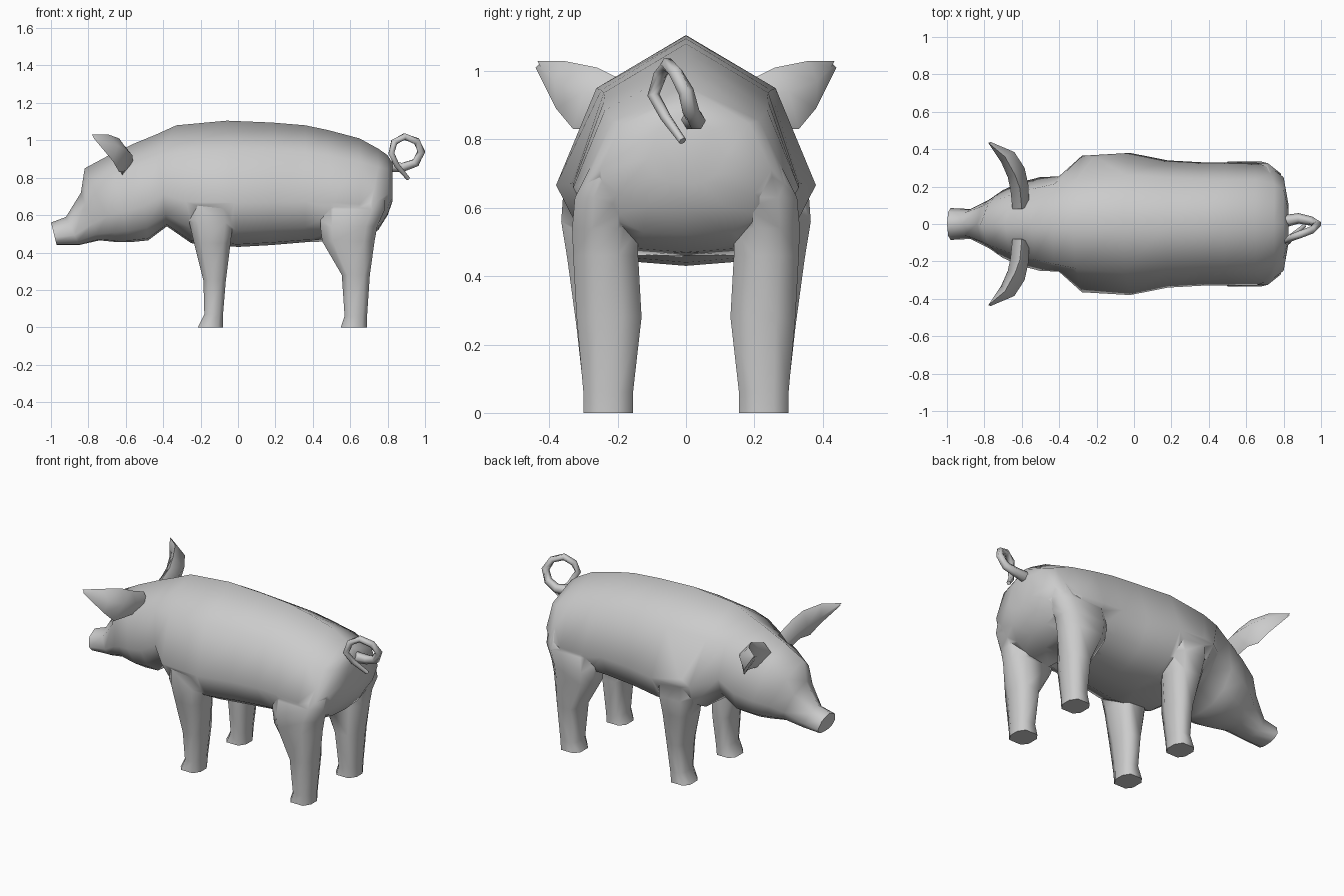
import bpy, bmesh, math
from mathutils import Vector

if "Cube" in bpy.data.objects:
    bpy.data.objects.remove(bpy.data.objects["Cube"])

hide = bpy.data.materials.new("grey_hide")
hide.diffuse_color = (0.6, 0.6, 0.6, 1)
hide.use_nodes = True
hide.node_tree.nodes["Principled BSDF"].inputs["Base Color"].default_value = hide.diffuse_color


def smooth(ob, angle):
    bpy.ops.object.select_all(action='DESELECT')
    ob.select_set(True)
    bpy.context.view_layer.objects.active = ob
    bpy.ops.object.shade_smooth_by_angle(angle=math.radians(angle))


def loft(name, rings, angle=75):
    """Skin a list of equal-length point rings and cap both ends."""
    bm = bmesh.new()
    rows = [[bm.verts.new(p) for p in ring] for ring in rings]
    n = len(rows[0])
    for a, b in zip(rows, rows[1:]):
        for i in range(n):
            j = (i + 1) % n
            bm.faces.new((a[i], a[j], b[j], b[i]))
    for row in (rows[0], rows[-1]):
        bm.faces.new(row)
    bmesh.ops.recalc_face_normals(bm, faces=bm.faces)
    mesh = bpy.data.meshes.new(name)
    bm.to_mesh(mesh)
    bm.free()
    mesh.materials.append(hide)
    ob = bpy.data.objects.new(name, mesh)
    bpy.context.collection.objects.link(ob)
    smooth(ob, angle)
    return ob


# Body and head: (x top, z top, x bottom, z bottom, half width, upper fullness)
body_rows = [
    (-1.0, .56, -.97, .44, .085, .75), (-.92, .59, -.85, .44, .08, .75),
    (-.84, .72, -.74, .465, .13, .72), (-.82, .85, -.64, .455, .18, .62),
    (-.69, .92, -.58, .455, .22, .7), (-.55, .985, -.48, .465, .25, .76),
    (-.44, 1.03, -.38, .54, .255, .84), (-.33, 1.08, -.25, .45, .365, .65),
    (-.06, 1.105, 0, .43, .38, .69), (.18, 1.095, .18, .44, .34, .73),
    (.36, 1.08, .36, .455, .33, .73), (.48, 1.055, .5, .46, .33, .72),
    (.65, 1.01, .65, .47, .33, .72), (.75, .955, .75, .52, .29, .74),
    (.80, .92, .80, .60, .25, .74), (.825, .88, .825, .67, .11, .7)]


def body_ring(xt, zt, xb, zb, hw, up):
    # Half of the cross section: (width fraction, height fraction)
    half = [(0, 1), (up, .77), (1, .35), (.8, .13), (.44, .02), (0, 0)]
    return [(xb + (xt - xb) * h, w * hw, zb + (zt - zb) * h)
            for w, h in half + [(-w, h) for w, h in half[-2:0:-1]]]


body = loft("body", [body_ring(*row) for row in body_rows])

# Legs: (z, x front, x back, y inner, y outer)
front_leg = [(0, -.215, -.08, .155, .30), (.07, -.18, -.08, .155, .30),
             (.25, -.185, -.065, .135, .32), (.45, -.235, -.04, .14, .347),
             (.56, -.26, -.02, .16, .365), (.70, -.27, -.01, .18, .355)]
hind_leg = [(0, .55, .69, .155, .30), (.06, .57, .69, .155, .30),
            (.28, .555, .705, .13, .32), (.46, .45, .73, .14, .33),
            (.54, .44, .745, .14, .333), (.63, .44, .785, .14, .325),
            (.74, .48, .79, .16, .27)]
corners = [(0, .25), (0, .75), (.2, 1), (.8, 1),
           (1, .7), (1, .3), (.8, 0), (.2, 0)]

# Ears: rings of top, back, bottom and hollow front
ear = [
    [(-.60, .08, .93), (-.56, .10, .88), (-.62, .14, .81), (-.65, .08, .88)],
    [(-.61, .19, .975), (-.565, .21, .92), (-.615, .26, .83), (-.66, .18, .91)],
    [(-.635, .26, 1.01), (-.585, .30, .94), (-.635, .33, .83), (-.675, .25, .93)],
    [(-.69, .36, 1.03), (-.64, .385, .97), (-.67, .38, .89), (-.71, .33, .96)],
    [(-.78, .435, 1.03), (-.74, .425, 1.01), (-.77, .44, 1.01), (-.775, .43, 1.02)]]

legs = []
for side, s in (("left", -1), ("right", 1)):
    for name, rows in (("front_leg", front_leg), ("hind_leg", hind_leg)):
        legs.append(loft(f"{side}_{name}", [
            [(x0 + (x1 - x0) * u, s * (y0 + (y1 - y0) * v), z)
             for u, v in corners] for z, x0, x1, y0, y1 in rows]))
    loft(f"{side}_ear", [[(x, s * y, z) for x, y, z in ring] for ring in ear], 70)

# Fuse the legs into the body so the hide is one skin
bpy.context.view_layer.objects.active = body
for leg in legs:
    mod = body.modifiers.new(leg.name, 'BOOLEAN')
    mod.operation, mod.solver, mod.object = 'UNION', 'EXACT', leg
    bpy.ops.object.modifier_apply(modifier=mod.name)
for leg in legs:
    bpy.data.objects.remove(leg)
bm = bmesh.new()
bm.from_mesh(body.data)
bmesh.ops.remove_doubles(bm, verts=bm.verts, dist=.012)
bmesh.ops.triangulate(bm, faces=[f for f in bm.faces if len(f.verts) > 4])
bm.to_mesh(body.data)
bm.free()
body.name = "body_with_legs"
smooth(body, 80)

# Curly tail: six-sided tube along a looping path
path = [Vector(p) for p in (
    (.78, .01, .86), (.88, .03, .855), (.95, .015, .88), (.98, 0, .94),
    (.955, -.03, .995), (.89, -.055, 1.02), (.835, -.075, .99),
    (.82, -.095, .93), (.85, -.06, .865), (.91, -.01, .795))]
radii = [.035, .028, .025, .023, .021, .02, .02, .018, .016, .012]
tube = []
for i, p in enumerate(path):
    t = (path[min(i + 1, len(path) - 1)] - path[max(i - 1, 0)]).normalized()
    side_dir = (Vector((0, 1, 0)) - t * t.y).normalized()
    up = t.cross(side_dir)
    tube.append([p + radii[i] * (math.cos(a) * side_dir + math.sin(a) * up)
                 for a in (k * math.tau / 6 for k in range(6))])
loft("tail", tube, 65)
